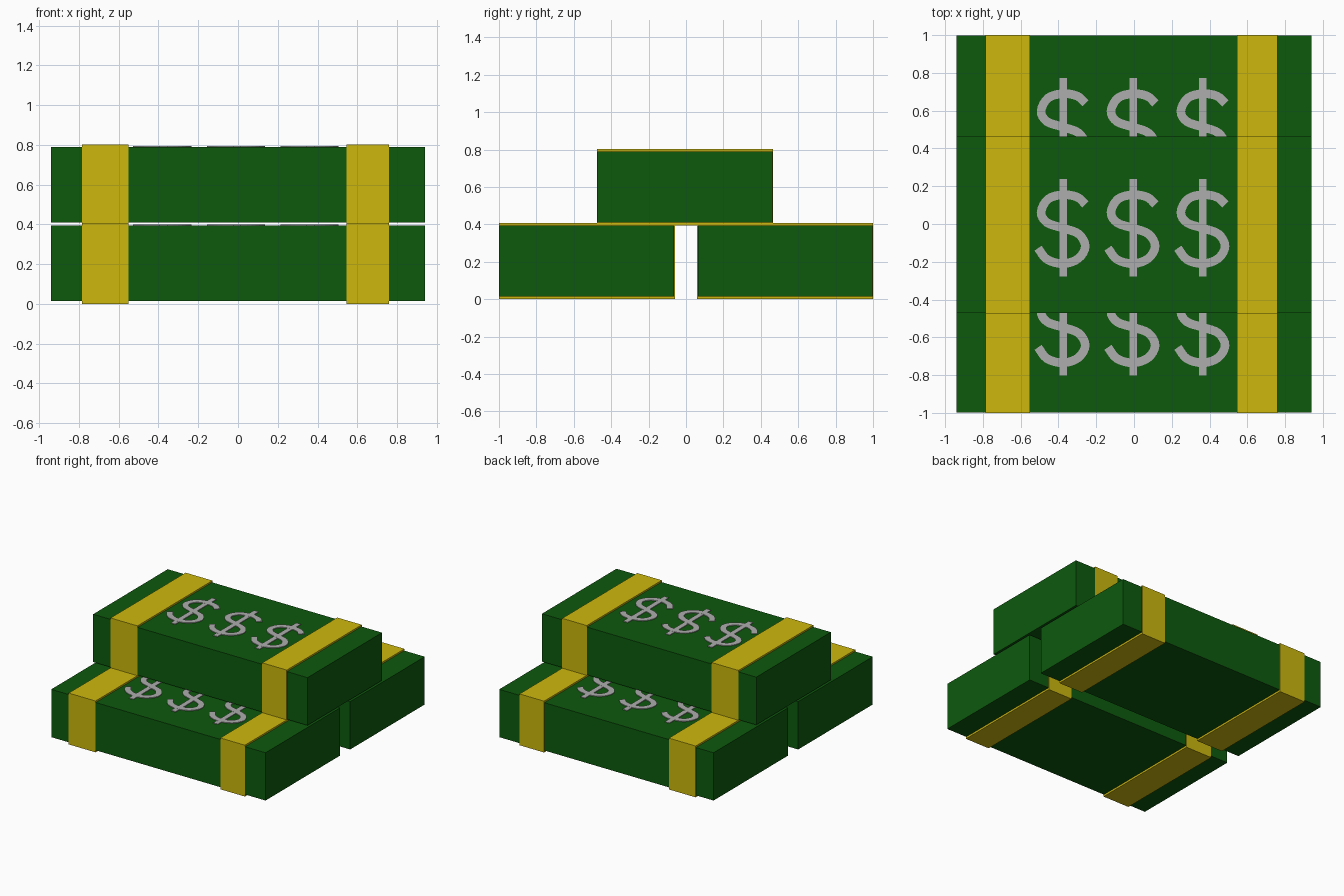
import bpy, bmesh
from mathutils import Vector

cube = bpy.data.objects.get("Cube")
if cube:
    bpy.data.objects.remove(cube)


def material(name, rgb):
    m = bpy.data.materials.new(name)
    m.use_nodes = True
    m.diffuse_color = (*rgb, 1)
    m.node_tree.nodes["Principled BSDF"].inputs["Base Color"].default_value = (*rgb, 1)
    return m


GREEN = material("note green", (0.004, 0.1, 0.004))
YELLOW = material("band yellow", (0.61, 0.48, 0.004))
GREY = material("sign grey", (0.42, 0.42, 0.42))


def finish(bm, name, mat, loc=(0, 0, 0)):
    bmesh.ops.recalc_face_normals(bm, faces=bm.faces)
    mesh = bpy.data.meshes.new(name)
    bm.to_mesh(mesh)
    bm.free()
    mesh.materials.append(mat)
    obj = bpy.data.objects.new(name, mesh)
    obj.location = loc
    bpy.context.collection.objects.link(obj)
    return obj


def add_box(bm, lo, hi):
    lo, hi = Vector(lo), Vector(hi)
    verts = bmesh.ops.create_cube(bm, size=1)["verts"]
    for v in verts:
        v.co = (lo + hi) / 2 + v.co * (hi - lo)


def box(name, lo, hi, mat, loc):
    bm = bmesh.new()
    add_box(bm, lo, hi)
    return finish(bm, name, mat, loc)


def smooth_path(points, steps=4):
    """Catmull-Rom interpolation through the points."""
    p = [Vector(q) for q in points]
    p = [2 * p[0] - p[1]] + p + [2 * p[-1] - p[-2]]
    out = []
    for a, b, c, d in zip(p, p[1:], p[2:], p[3:]):
        for i in range(steps):
            t = i / steps
            out.append(0.5 * (2 * b + (c - a) * t + (2 * a - 5 * b + 4 * c - d) * t**2
                              + (3 * b - a - 3 * c + d) * t**3))
    return out + [p[-2]]


# Centre line of the curved stroke
STROKE = [(.118, .122), (.075, .16), (0, .173), (-.08, .15), (-.117, .08),
          (-.085, .025), (0, -.004), (.082, -.035), (.117, -.1), (.08, -.165),
          (0, -.192), (-.085, -.17), (-.133, -.11)]
BODY_BOTTOM, BODY_TOP, BAND_TOP = 0.015, 0.394, 0.407
PLATE = 0.006


def currency_sign(name, loc):
    bm = bmesh.new()
    path = smooth_path(STROKE)
    rows = []
    for i, p in enumerate(path):
        t = (path[min(i + 1, len(path) - 1)] - path[max(i - 1, 0)]).normalized()
        n = Vector((-t.y, t.x)) * 0.023
        rows.append([bm.verts.new((*(p + n * s), z))
                     for s, z in ((1, 0), (-1, 0), (-1, PLATE), (1, PLATE))])
    for a, b in zip(rows, rows[1:]):
        for k in range(4):
            j = (k + 1) % 4
            bm.faces.new((a[k], a[j], b[j], b[k]))
    bm.faces.new(rows[0])
    bm.faces.new(rows[-1])
    # Upright bar through the stroke
    add_box(bm, (-0.02, -0.26, 0), (0.02, 0.255, PLATE - 0.0005))
    finish(bm, name, GREY, loc)


def bundle(name, y, z):
    loc = (0, y, z)
    # Stack of notes
    box(name + "_notes", (-0.94, -0.467, BODY_BOTTOM), (0.94, 0.467, BODY_TOP), GREEN, loc)
    # Paper bands wrapped around the stack
    for side, x0, x1 in (("right", -0.785, -0.55), ("left", 0.545, 0.76)):
        box(f"{name}_{side}_band", (x0, -0.47, 0), (x1, 0.47, BAND_TOP), YELLOW, loc)
    # Three signs on the top face
    for i, x in enumerate((-0.375, -0.005, 0.365)):
        currency_sign(f"{name}_sign_{i + 1}", (x, y - 0.013, z + BODY_TOP - 0.0005))


bundle("front_bundle", -0.53, 0)
bundle("back_bundle", 0.53, 0)
bundle("top_bundle", -0.005, 0.395)
